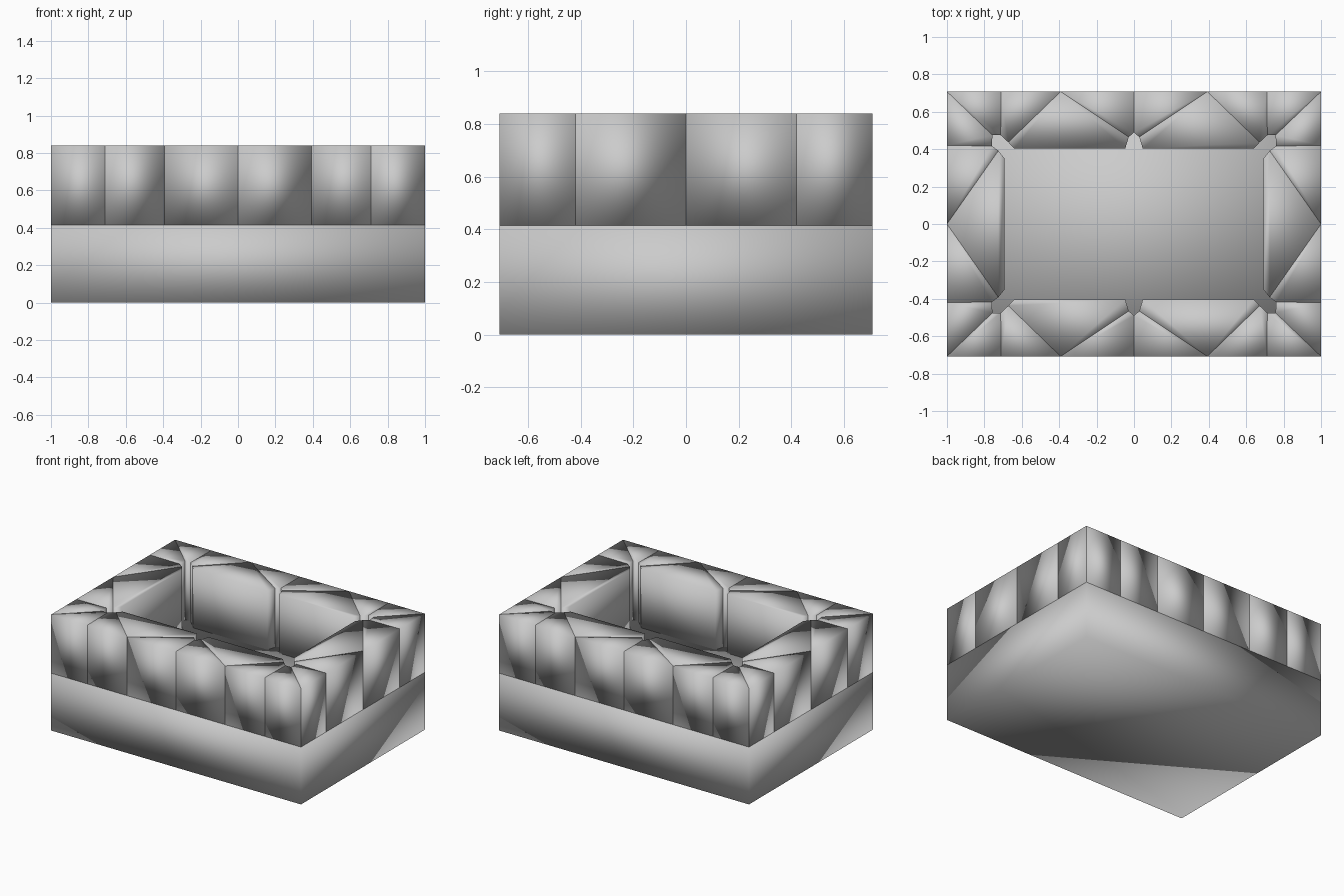
import bpy, bmesh

if "Cube" in bpy.data.objects:
    bpy.data.objects.remove(bpy.data.objects["Cube"])

HX, HY = 1.0, 0.708      # half length and width
BED, TOP = 0.415, 0.84   # bed height and rim height


def prism(name, outline, z0, z1):
    """Closed smooth-shaded block extruded from a plan outline."""
    bm = bmesh.new()
    face = bm.faces.new([bm.verts.new((x, y, z0)) for x, y in outline])
    ext = bmesh.ops.extrude_face_region(bm, geom=[face], use_keep_orig=True)
    for v in ext["geom"]:
        if isinstance(v, bmesh.types.BMVert):
            v.co.z = z1
    bmesh.ops.recalc_face_normals(bm, faces=bm.faces)
    for f in bm.faces:
        f.smooth = True
    mesh = bpy.data.meshes.new(name)
    bm.to_mesh(mesh)
    bm.free()
    obj = bpy.data.objects.new(name, mesh)
    bpy.context.collection.objects.link(obj)
    return obj


# base slab whose top is the floor of the tray
prism("base", [(-HX, -HY), (HX, -HY), (HX, HY), (-HX, HY)], 0, BED)

# points around the middle notch and the corner notch (one quarter of the plan)
M0, M1, M2 = (0, 0.49), (0.028, 0.465), (0.047, 0.403)
C0, C1, C2, C3 = (0.64, 0.403), (0.672, 0.437), (0.713, 0.475), (0.757, 0.475)
C4, C5, C6 = (0.76, 0.417), (0.725, 0.392), (0.692, 0.35)
P1, P2, P3 = (0.392, HY), (0.71, HY), (HX, HY)
P4, P5 = (HX, 0.42), (HX, 0)

# rim blocks of one quarter, fanning out from the notches
quarter = {
    "middle_block": [M0, M1, P1, (0, HY)],
    "long_cushion": [M1, M2, C0, C1, P1],
    "corner_long_block": [C1, C2, P2, P1],
    "corner_outer_block": [C2, C3, P3, P2],
    "corner_end_block": [C3, C4, P4, P3],
    "corner_short_block": [C4, C5, P5, P4],
}
for sx in (1, -1):
    for sy in (1, -1):
        for name, pts in quarter.items():
            prism(name, [(sx * x, sy * y) for x, y in pts], BED, TOP)

    # end cushion spans both halves of the short side
    half = [P5, C5, C6]
    end = half + [(x, -y) for x, y in reversed(half[1:])]
    prism("end_cushion", [(sx * x, y) for x, y in end], BED, TOP)
